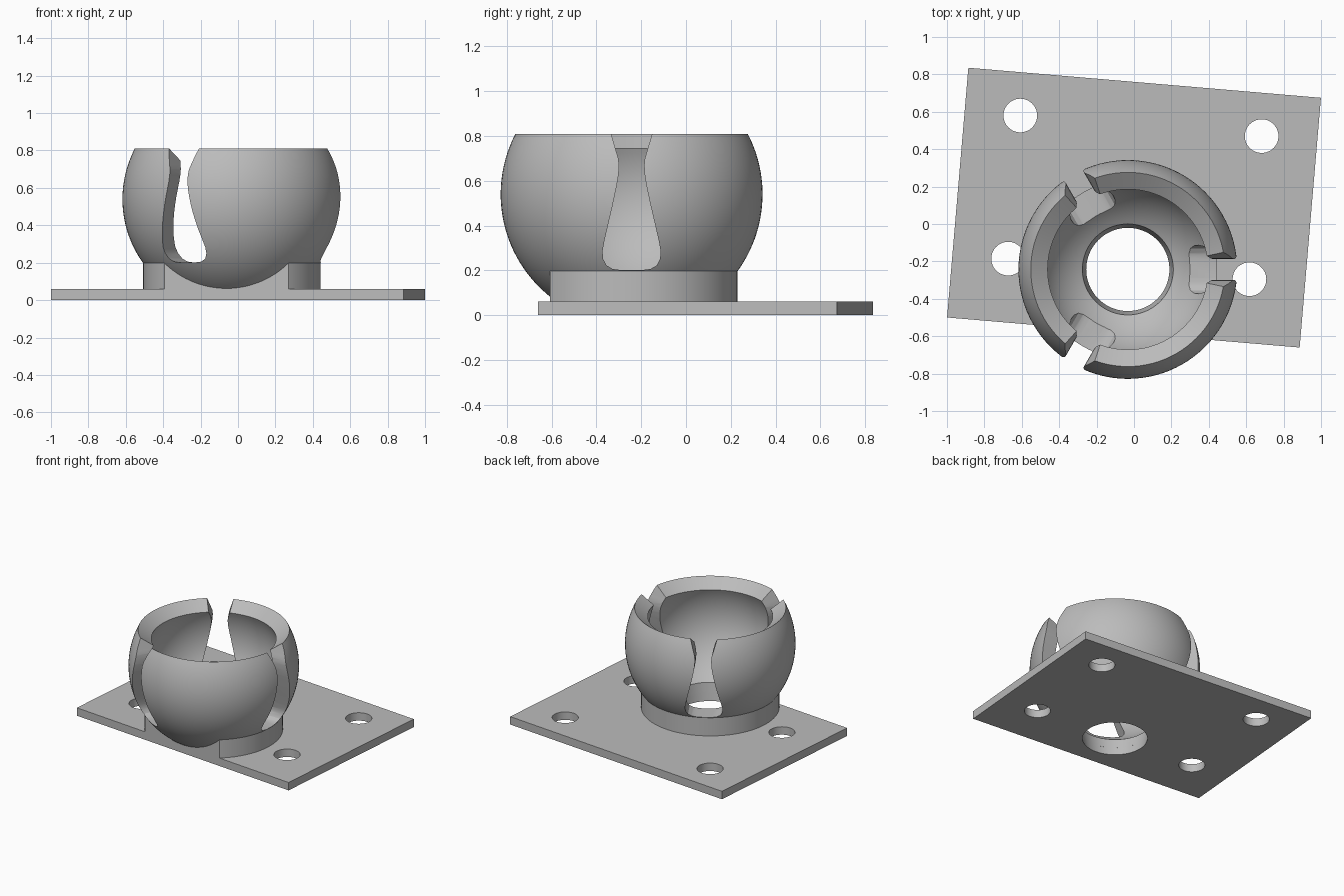
import bpy, bmesh
from math import sin, cos, pi, sqrt, radians, atan2
from mathutils import Matrix, Vector

if "Cube" in bpy.data.objects:
    bpy.data.objects.remove(bpy.data.objects["Cube"], do_unlink=True)

grey = bpy.data.materials.new("light grey")
grey.use_nodes = True
grey.diffuse_color = (0.5, 0.5, 0.5, 1)
grey.node_tree.nodes["Principled BSDF"].inputs["Base Color"].default_value = (0.5, 0.5, 0.5, 1)

TILT = Matrix.Translation((0, 0.0875, 0)) @ Matrix.Rotation(radians(-4.87), 4, 'Z')
CENTRE = Matrix.Translation((-0.033, -0.243, 0))
BALL_Z, R_OUT, R_IN = 0.54, 0.585, 0.475
PLATE_TOP, RIM = 0.06, 0.81


def finish(name, bm, matrix):
    bmesh.ops.recalc_face_normals(bm, faces=bm.faces)
    bm.transform(matrix)
    mesh = bpy.data.meshes.new(name)
    bm.to_mesh(mesh)
    bm.free()
    mesh.materials.append(grey)
    obj = bpy.data.objects.new(name, mesh)
    bpy.context.collection.objects.link(obj)
    return obj


def lathe(name, profile, matrix=CENTRE, steps=96):
    """Closed (radius, height) outline turned about the z axis."""
    bm = bmesh.new()
    verts = [bm.verts.new((r, 0, z)) for r, z in profile]
    edges = [bm.edges.new((a, b)) for a, b in zip(verts, verts[1:] + verts[:1])]
    bmesh.ops.spin(bm, geom=verts + edges, cent=(0, 0, 0), axis=(0, 0, 1),
                   angle=2 * pi, steps=steps)
    bmesh.ops.remove_doubles(bm, verts=bm.verts, dist=1e-4)
    return finish(name, bm, matrix)


def box(name, size, z0, z1, matrix=TILT):
    bm = bmesh.new()
    bmesh.ops.create_cube(bm, size=1)
    bmesh.ops.scale(bm, vec=(size[0], size[1], z1 - z0), verts=bm.verts)
    bmesh.ops.translate(bm, vec=(0, 0, (z0 + z1) / 2), verts=bm.verts)
    return finish(name, bm, matrix)


def prism(name, outline, x0, x1, matrix):
    """(y, z) outline extruded along x."""
    bm = bmesh.new()
    face = bm.faces.new([bm.verts.new((x0, y, z)) for y, z in outline])
    made = bmesh.ops.extrude_face_region(bm, geom=[face])["geom"]
    bmesh.ops.translate(bm, vec=(x1 - x0, 0, 0),
                        verts=[v for v in made if isinstance(v, bmesh.types.BMVert)])
    return finish(name, bm, matrix)


def cut(target, cutter, operation='DIFFERENCE'):
    mod = target.modifiers.new("cut", 'BOOLEAN')
    mod.operation, mod.object, mod.solver = operation, cutter, 'EXACT'
    bpy.context.view_layer.objects.active = target
    bpy.ops.object.modifier_apply(modifier=mod.name)
    bpy.data.objects.remove(cutter, do_unlink=True)


def arc(radius, z0, z1, n=28):
    """Points on the ball surface between two heights."""
    angle = lambda z: atan2(z - BALL_Z, sqrt(radius ** 2 - (z - BALL_Z) ** 2))
    a, b = angle(z0), angle(z1)
    turns = [a + (b - a) * i / n for i in range(n + 1)]
    return [(radius * cos(t), BALL_Z + radius * sin(t)) for t in turns]


# Tilted plate with four bolt holes and a tapered centre hole
plate = box("mounting_plate", (1.892, 1.34), 0, PLATE_TOP)
for sx in (-1, 1):
    for sy in (-1, 1):
        spot = TILT @ Matrix.Translation((sx * 0.6475, 0.055 + sy * 0.384, 0))
        cut(plate, lathe("bolt_cutter", [(0, -0.1), (0.09, -0.1), (0.09, 0.2), (0, 0.2)], spot, 48))
cut(plate, lathe("centre_cutter", [(0, -0.06), (0.213, -0.06), (0.241, 0.12), (0, 0.12)]))

# Collar around the ball, trimmed flush with the plate edge
collar = lathe("base_collar", [(0.336, PLATE_TOP), (0.474, PLATE_TOP), (0.474, 0.2), (0.336, 0.2)])
cut(collar, box("trim_cutter", (1.892, 1.34), -0.5, 1), 'INTERSECT')

# Hollow ball socket with a bevelled rim
socket = lathe("ball_socket",
               [(0.2315, PLATE_TOP)] + arc(R_IN, 0.132, 0.745) + arc(R_OUT, RIM, PLATE_TOP))

# Keyhole slots: flared mouth, narrow neck, round foot
side = [(0.0915, RIM), (0.071, 0.74), (0.059, 0.70), (0.056, 0.67), (0.058, 0.63),
        (0.066, 0.58), (0.085, 0.49), (0.106, 0.40), (0.122, 0.33), (0.13, 0.285),
        (0.127, 0.25), (0.112, 0.222), (0.085, 0.206), (0.045, 0.201)]
side = [(0.15, 1.01)] + side
outline = side + [(-y, z) for y, z in reversed(side)]
for k in range(3):
    turn = CENTRE @ Matrix.Rotation(k * 2 * pi / 3, 4, 'Z')
    cut(socket, prism("slot_cutter", outline, 0.1, 0.9, turn))

# Smooth curved surfaces, keep edges crisp
for obj in (plate, collar, socket):
    bpy.ops.object.select_all(action='DESELECT')
    obj.select_set(True)
    bpy.context.view_layer.objects.active = obj
    bpy.ops.object.shade_smooth_by_angle(angle=radians(25))
